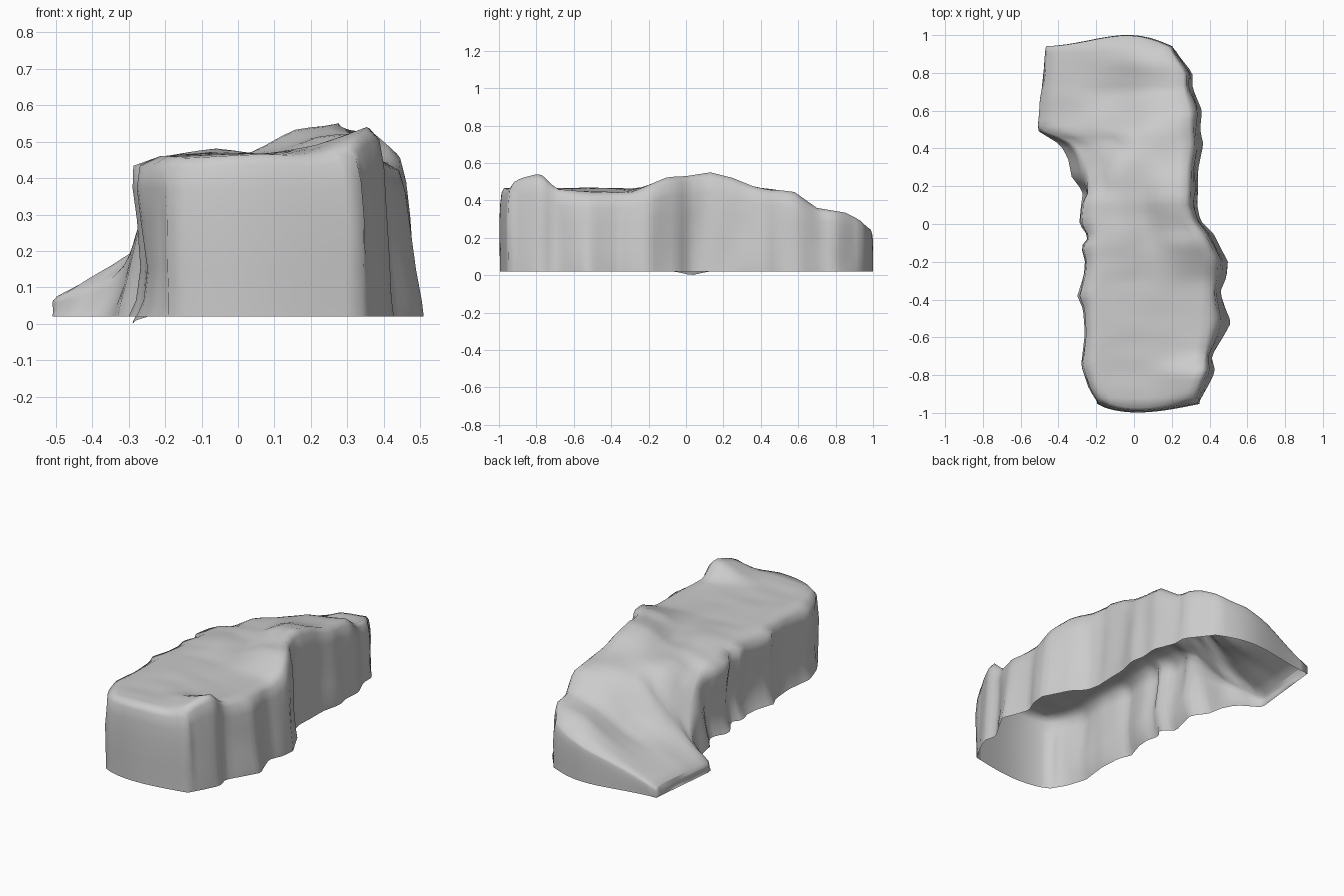
import bpy, bmesh, math
from mathutils import Vector, noise

if "Cube" in bpy.data.objects:
    bpy.data.objects.remove(bpy.data.objects["Cube"])

# Base outline of the rock: (y, x) along the right and left sides
RIGHT = [(-.95, .34), (-.87, .385), (-.78, .43), (-.7, .41), (-.6, .47), (-.52, .515),
         (-.45, .485), (-.36, .455), (-.28, .49), (-.2, .497), (-.05, .42), (.02, .35),
         (.1, .335), (.2, .34), (.3, .34), (.42, .367), (.5, .35), (.6, .36), (.72, .31),
         (.8, .31), (.9, .23), (.94, .2)]
LEFT = [(-.95, -.19), (-.87, -.24), (-.75, -.28), (-.58, -.26), (-.45, -.27), (-.38, -.30),
        (-.27, -.265), (-.2, -.26), (-.12, -.28), (-.07, -.24), (0, -.29), (.1, -.28),
        (.17, -.27), (.25, -.33), (.35, -.35), (.42, -.39), (.495, -.512), (.94, -.465)]
# Plateau rim on each side: (y, x)
RIM_RIGHT = [(-.95, .3), (-.87, .33), (-.78, .36), (-.6, .385), (-.5, .4), (-.3, .41),
             (-.18, .41), (-.05, .345), (.02, .3), (.1, .275), (.3, .28), (.42, .295),
             (.6, .29), (.72, .26), (.8, .26), (.9, .2), (.94, .18)]
RIM_LEFT = [(-.95, -.16), (-.87, -.19), (-.75, -.215), (-.4, -.215), (-.2, -.2), (0, -.2),
            (.15, -.205), (.25, -.235), (.36, -.26), (.42, -.3), (.46, -.39), (.5, -.5), (.94, -.455)]
# Plateau heights: (y, z at five places from left rim to right rim)
TOP = [(-.99, .45, .46, .465, .46, .46), (-.88, .46, .465, .465, .475, .52),
       (-.78, .46, .465, .465, .49, .545), (-.69, .46, .465, .465, .46, .46),
       (-.5, .46, .47, .465, .45, .445), (-.3, .46, .465, .46, .45, .44),
       (-.1, .46, .485, .46, .52, .525), (.0, .45, .475, .46, .51, .53),
       (.13, .44, .465, .465, .54, .55), (.25, .37, .46, .465, .51, .52),
       (.36, .24, .43, .465, .47, .475), (.45, .12, .28, .43, .465, .455),
       (.5, .075, .165, .36, .455, .455), (.58, .075, .165, .25, .41, .445),
       (.7, .08, .155, .2, .31, .36), (.85, .08, .145, .22, .32, .335),
       (.94, .075, .14, .21, .28, .29), (1.0, .07, .13, .19, .24, .24)]
# Wall profile: height, then inset fractions for ends, left side, left flare, right side
WALL = [(.94, .4, .15, .88, .6), (.8, .05, .12, .68, .42), (.6, -.15, .25, .52, .32),
        (.3, -.1, .4, .3, .18), (.1, 0, .25, .1, .05), (0, 0, 0, 0, 0)]
BASE = .02
N, M = 64, 13


def interp(table, y, col=1):
    """Linear lookup of a column in a table keyed by y."""
    if y <= table[0][0]:
        return table[0][col]
    for a, b in zip(table, table[1:]):
        if y <= b[0]:
            t = (y - a[0]) / (b[0] - a[0])
            return a[col] + (b[col] - a[col]) * t
    return table[-1][col]


def height(y, u):
    k = min(int(u * 4), 3)
    a, b = interp(TOP, y, k + 1), interp(TOP, y, k + 2)
    return a + (b - a) * (u * 4 - k)


def across(i, j, left, right):
    """Point on the plan between two side curves, with bulging ends."""
    y = -.95 + 1.89 * i / (N - 1)
    u = j / (M - 1)
    xl, xr = interp(left, y), interp(right, y)
    if i == 0:
        y -= .045 * math.sin(math.pi * u ** .75)
    if i == N - 1:
        y += .06 * math.sin(math.pi * u ** 1.6)
    return xl + (xr - xl) * u, y


def base_point(i, j):
    x, y = across(i, j, LEFT, RIGHT)
    dip = .02 * max(0, 1 - abs(y - .03) / .09) if j == 0 else 0
    return Vector((x, y, BASE - dip))


def rim_point(i, j):
    x, y = across(i, j, RIM_LEFT, RIM_RIGHT)
    z = height(y, j / (M - 1))
    if 0 < j < M - 1:
        z += .006 * noise.noise(Vector((x * 4, y * 12, 2)))
    if i == 0:
        y += .02
    if i == N - 1:
        y -= .006
    return Vector((x, y, z))


bm = bmesh.new()

# Plateau
grid = [[bm.verts.new(rim_point(i, j)) for j in range(M)] for i in range(N)]
for i in range(N - 1):
    for j in range(M - 1):
        bm.faces.new((grid[i][j], grid[i][j + 1], grid[i + 1][j + 1], grid[i + 1][j]))
inner = [v for row in grid[1:-1] for v in row[1:-1]]
for _ in range(2):
    bmesh.ops.smooth_vert(bm, verts=inner, factor=.4, use_axis_x=False, use_axis_y=False, use_axis_z=True)

# Cliff walls: rings from the rim down to the open base
loop = ([(0, j) for j in range(M - 1)] + [(i, M - 1) for i in range(N - 1)]
        + [(N - 1, j) for j in range(M - 1, 0, -1)] + [(i, 0) for i in range(N - 1, 0, -1)])
prev = [grid[i][j] for i, j in loop]
for h, end, left, flare, right in WALL:
    ring = []
    for i, j in loop:
        b, r = base_point(i, j), rim_point(i, j)
        if i in (0, N - 1):
            inset = end
        elif j:
            inset = right
        else:
            t = min(1, max(0, (b.y - .12) / .12))
            inset = left + (flare - left) * t
        p = b.lerp(r, inset)
        p.z = b.z + (r.z - b.z) * h
        if 0 < h < .9 and 0 < i < N - 1:      # uneven rock face
            p.x += .012 * noise.noise(Vector((b.x * 3, b.y * 8, h * 2)))
        ring.append(bm.verts.new(p))
    for k in range(len(loop)):
        n = (k + 1) % len(loop)
        bm.faces.new((prev[k], ring[k], ring[n], prev[n]))
    prev = ring

bmesh.ops.recalc_face_normals(bm, faces=bm.faces)
if sum(f.normal.z for f in bm.faces) < 0:
    bmesh.ops.reverse_faces(bm, faces=bm.faces)
for f in bm.faces:
    f.smooth = True
mesh = bpy.data.meshes.new("rock_cliff")
bm.to_mesh(mesh)
bm.free()
cliff = bpy.data.objects.new("rock_cliff", mesh)
bpy.context.collection.objects.link(cliff)
